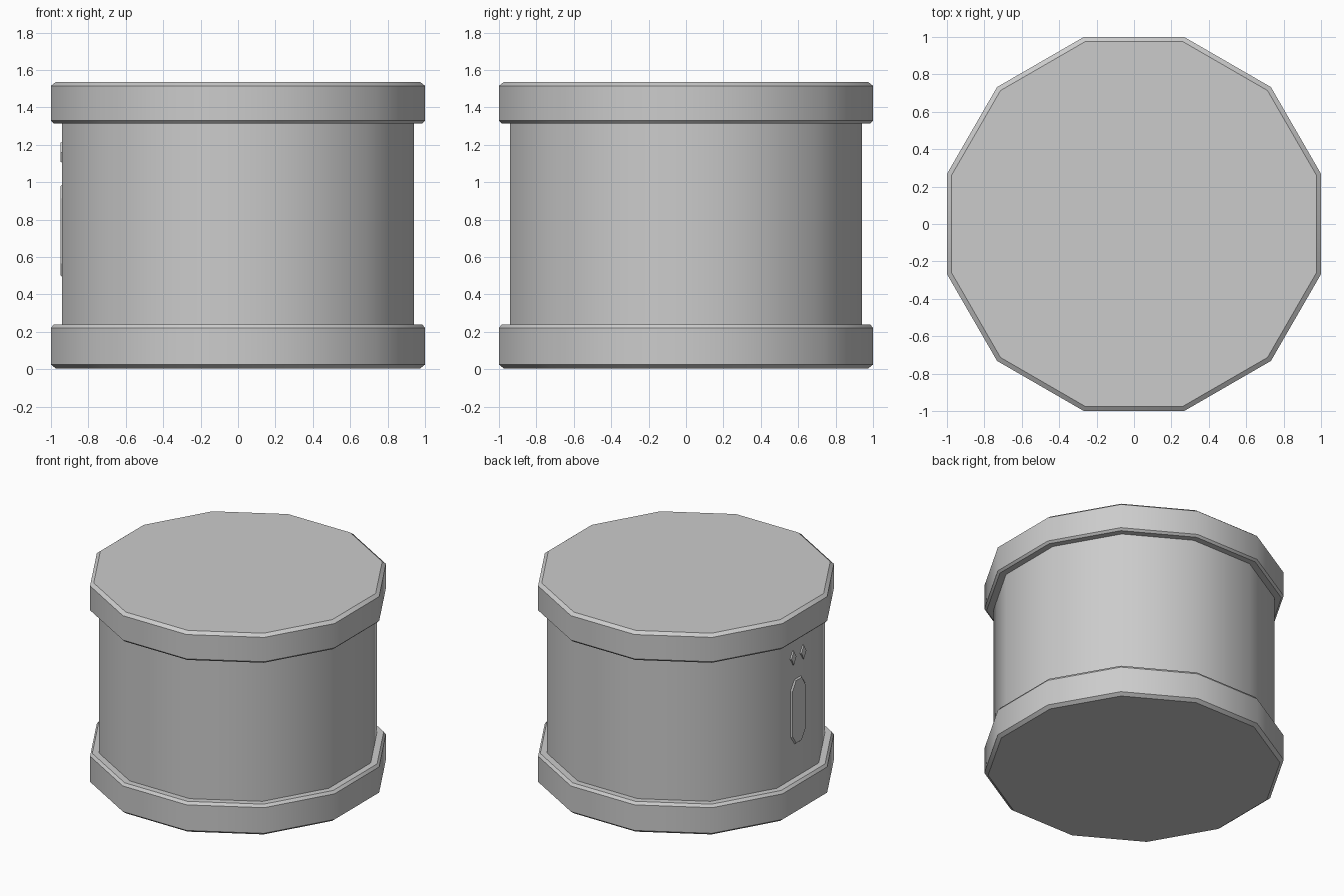
import bpy, bmesh
from math import cos, sin, pi, radians

if "Cube" in bpy.data.objects:
    bpy.data.objects.remove(bpy.data.objects["Cube"])

SIDES = 12
K = 1 / cos(pi / SIDES)      # turns a flat-to-centre distance into a corner radius


def finish(name, bm):
    bmesh.ops.recalc_face_normals(bm, faces=bm.faces[:])
    mesh = bpy.data.meshes.new(name)
    bm.to_mesh(mesh)
    bm.free()
    ob = bpy.data.objects.new(name, mesh)
    bpy.context.collection.objects.link(ob)
    return ob


def lathe(name, profile, cap=None):
    """Twelve-sided turned part; cap is the profile index closed by a disc."""
    bm = bmesh.new()
    rings = []
    for r, z in profile:
        rings.append([bm.verts.new((r * K * cos((i + 0.5) * 2 * pi / SIDES),
                                    r * K * sin((i + 0.5) * 2 * pi / SIDES), z))
                      for i in range(SIDES)])
    for a, b in zip(rings, rings[1:]):
        for i in range(SIDES):
            j = (i + 1) % SIDES
            bm.faces.new((a[i], a[j], b[j], b[i]))
    if cap is not None:
        bm.faces.new(rings[cap])
    ob = finish(name, bm)
    # open shells: make normals face away from the middle of the part
    me = ob.data
    side = max(me.polygons, key=lambda p: p.center.x)
    if side.normal.x < 0:
        me.flip_normals()
    bpy.ops.object.select_all(action='DESELECT')
    ob.select_set(True)
    bpy.context.view_layer.objects.active = ob
    bpy.ops.object.shade_smooth_by_angle(angle=radians(32))
    return ob


def plate(name, outline, y, z):
    """Thin raised plate on the left flat of the drum."""
    bm = bmesh.new()
    inner = [bm.verts.new((-0.935, y + a, z + b)) for a, b in outline]
    outer = [bm.verts.new((-0.95, y + a * 0.85, z + b * 0.95)) for a, b in outline]
    bm.faces.new(outer)
    n = len(outline)
    for i in range(n):
        j = (i + 1) % n
        bm.faces.new((inner[i], inner[j], outer[j], outer[i]))
    ob = finish(name, bm)
    if ob.data.polygons[0].normal.x > 0:
        ob.data.flip_normals()
    return ob


# drum wall
lathe("drum_body", [(0.94, 0.24), (0.94, 1.315)])

# bottom and top hoops with the end discs
lathe("bottom_hoop", [(0.975, 0.005), (1.0, 0.025), (1.0, 0.22), (0.985, 0.24), (0.94, 0.24)], cap=0)
lathe("top_hoop", [(0.94, 1.315), (0.985, 1.315), (1.0, 1.33), (1.0, 1.515), (0.975, 1.535)], cap=4)

# long latch plate and small studs on the left flat
plate("latch_plate", [(-0.09, -0.18), (-0.04, -0.25), (0.04, -0.25), (0.09, -0.18),
                      (0.09, 0.18), (0.04, 0.25), (-0.04, 0.25), (-0.09, 0.18)], 0, 0.74)
stud = [(-0.035, 0), (0, -0.055), (0.035, 0), (0, 0.055)]
for label, y in (("front_stud", -0.06), ("rear_stud", 0.06)):
    plate(label, stud, y, 1.16)
